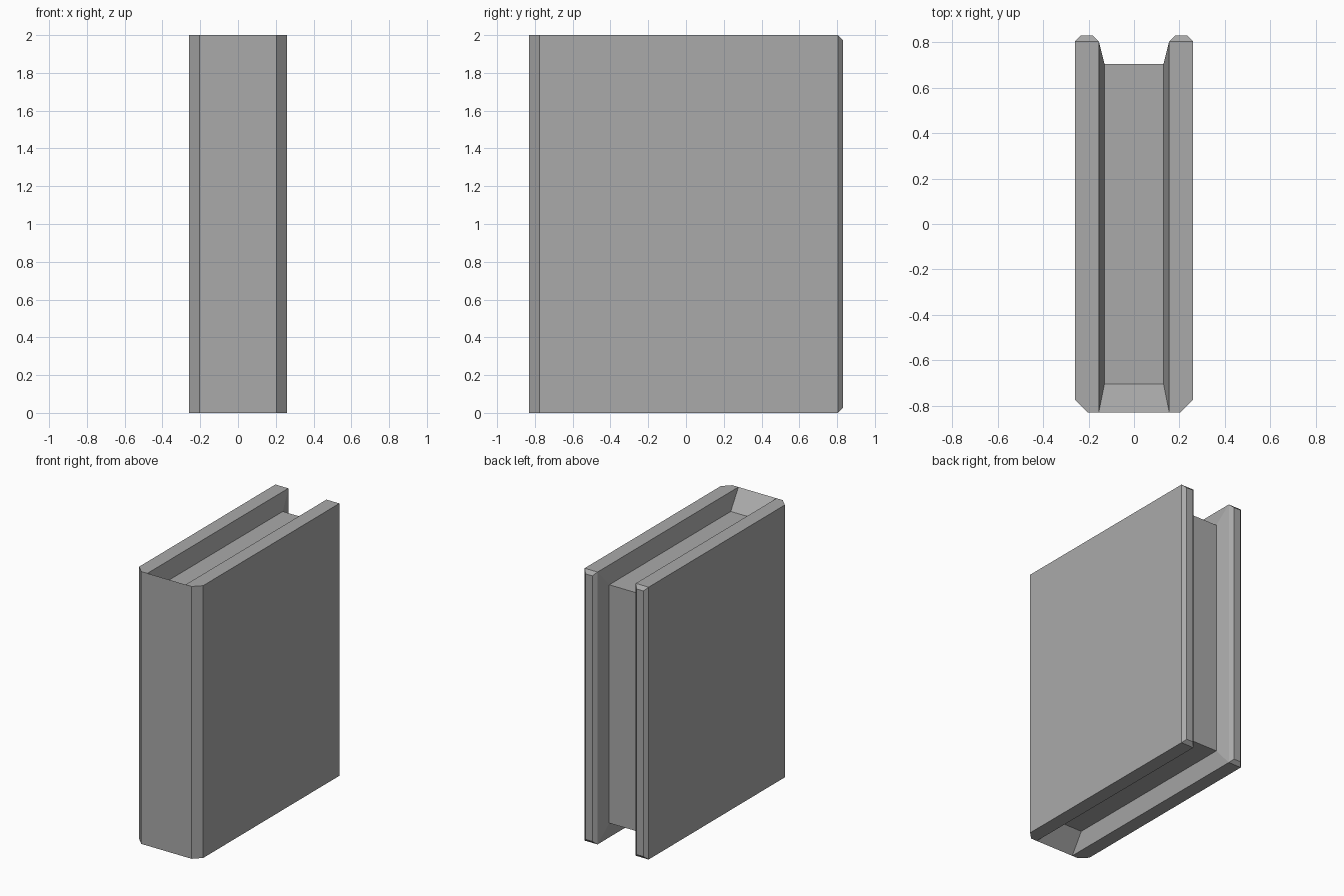
import bpy
import bmesh
from mathutils import Vector

cube = bpy.data.objects.get("Cube")
if cube:
    bpy.data.objects.remove(cube, do_unlink=True)

grey = bpy.data.materials.new("plain grey")
grey.use_nodes = True
grey.diffuse_color = (0.4, 0.4, 0.4, 1)
grey.node_tree.nodes["Principled BSDF"].inputs["Base Color"].default_value = (0.4, 0.4, 0.4, 1)

HEIGHT = 2.0
FRONT, BACK = -0.83, 0.83     # spine face and fore edge
OUTER, INNER = 0.26, 0.155    # faces of a cover board
PAGE_X, PAGE_Y = 0.13, 0.705  # half size of the page block
RECESS = 0.125                # depth of the pages below the cover edges
BEVEL = 0.025                 # bevel at the fore edge
SPINE_BEVEL = 0.055


def rect_y(y, x0, x1, inset=0.0):
    """Rectangle in the xz plane at depth y."""
    z0, z1 = inset, HEIGHT - inset
    return [Vector(p) for p in ((x0, y, z0), (x1, y, z0), (x1, y, z1), (x0, y, z1))]


def rect_x(x, y0, y1, inset=0.0):
    """Rectangle in the yz plane at width x."""
    z0, z1 = inset, HEIGHT - inset
    return [Vector(p) for p in ((x, y0, z0), (x, y1, z0), (x, y1, z1), (x, y0, z1))]


def loft(name, loops, mirror=False, hidden=None):
    """Join rectangles into a solid and drop faces hidden against other parts."""
    bm = bmesh.new()
    rings = [[bm.verts.new(p) for p in loop] for loop in loops]
    bm.faces.new(rings[0])
    bm.faces.new(rings[-1])
    for a, b in zip(rings, rings[1:]):
        for i in range(4):
            j = (i + 1) % 4
            bm.faces.new((a[i], a[j], b[j], b[i]))
    bmesh.ops.recalc_face_normals(bm, faces=bm.faces)
    bm.normal_update()
    if hidden:
        doomed = [f for f in bm.faces if hidden(f.normal)]
        bmesh.ops.delete(bm, geom=doomed, context="FACES")
    mesh = bpy.data.meshes.new(name)
    bm.to_mesh(mesh)
    bm.free()
    mesh.materials.append(grey)
    obj = bpy.data.objects.new(name, mesh)
    bpy.context.collection.objects.link(obj)
    if mirror:
        obj.modifiers.new("Mirror", "MIRROR").use_mirror_merge = False
    return obj


# Cover boards, bevelled at the spine and around the fore edge
loft("cover_boards", [
    rect_y(FRONT, INNER, OUTER - SPINE_BEVEL),
    rect_y(FRONT + SPINE_BEVEL, INNER, OUTER),
    rect_y(BACK - BEVEL, INNER, OUTER),
    rect_y(BACK, INNER + BEVEL, OUTER - BEVEL, BEVEL),
], mirror=True, hidden=lambda n: n.x < -0.99)

# Sloping inner sides that lead from the boards down to the pages
loft("cover_linings", [
    rect_x(INNER, FRONT, BACK - BEVEL),
    rect_x(PAGE_X, -PAGE_Y, PAGE_Y, RECESS),
], mirror=True, hidden=lambda n: abs(n.x) > 0.99 or n.y < -0.1)

# Spine, flat outside and sloping inside
loft("spine", [
    rect_y(FRONT, -INNER, INNER),
    rect_y(-PAGE_Y, -PAGE_X, PAGE_X, RECESS),
], hidden=lambda n: n.y > 0.99 or abs(n.x) > 0.9)

# Page block, open where it meets the spine and linings
loft("page_block", [
    rect_y(-PAGE_Y, -PAGE_X, PAGE_X, RECESS),
    rect_y(PAGE_Y, -PAGE_X, PAGE_X, RECESS),
], hidden=lambda n: n.y < -0.9 or abs(n.x) > 0.9)
